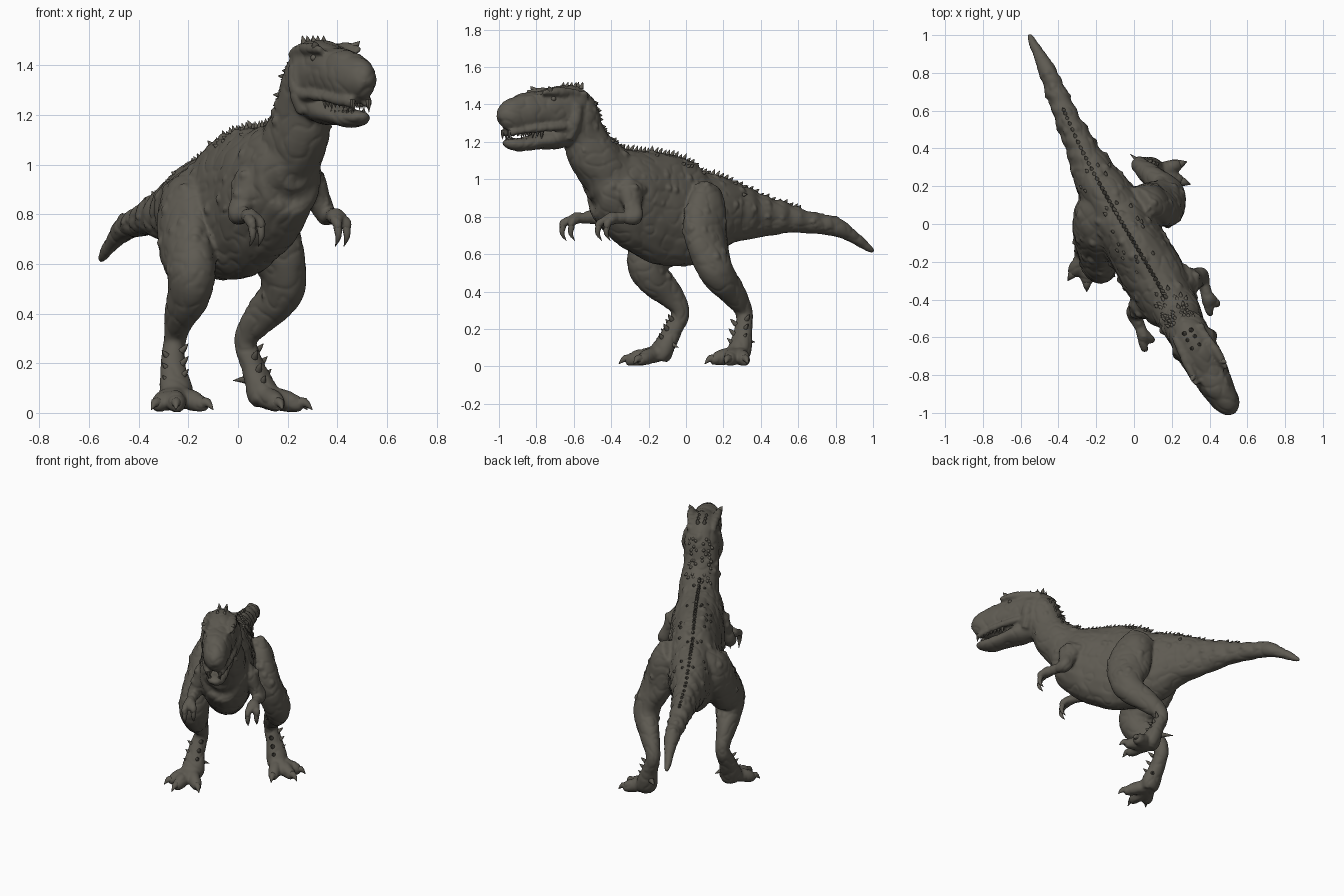
import bpy, bmesh, math, random
from mathutils import Vector, noise

random.seed(4)
if "Cube" in bpy.data.objects:
    bpy.data.objects.remove(bpy.data.objects["Cube"])

SIDE = Vector((0.88, 0.47, 0)).normalized()     # across the body
AHEAD = Vector((0.47, -0.88, 0)).normalized()   # towards the snout
UP = Vector((0, 0, 1))

hide_mat = bpy.data.materials.new("dark olive hide")
hide_mat.use_nodes = True
COLOUR = (0.112, 0.103, 0.084, 1)
hide_mat.diffuse_color = COLOUR
bsdf = hide_mat.node_tree.nodes["Principled BSDF"]
bsdf.inputs["Base Color"].default_value = COLOUR
bsdf.inputs["Roughness"].default_value = 0.8


def spline(keys, steps):
    """Catmull-Rom through tuples of any length."""
    out = []
    for i in range(len(keys) - 1):
        a, b, c, d = (keys[max(0, min(len(keys) - 1, i + k))] for k in (-1, 0, 1, 2))
        for s in range(steps):
            t = s / steps
            out.append([0.5 * (2 * q + (r - p) * t + (2 * p - 5 * q + 4 * r - u) * t * t
                               + (3 * q - p - 3 * r + u) * t ** 3)
                        for p, q, r, u in zip(a, b, c, d)])
    return out + [list(keys[-1])]


def tube(bm, keys, side=SIDE, steps=5, sides=20):
    """Sweep ellipses along keys (x, y, z, half width, half depth)."""
    rows = spline([k if len(k) == 5 else (*k, k[3]) for k in keys], steps)
    pts = [Vector(r[:3]) for r in rows]
    rings = []
    for i, r in enumerate(rows):
        tan = (pts[min(i + 1, len(pts) - 1)] - pts[max(i - 1, 0)]).normalized()
        across = (side - tan * side.dot(tan)).normalized()
        deep = tan.cross(across)
        rings.append([bm.verts.new(pts[i] + across * max(r[3], 0.001) * math.cos(a)
                                   + deep * max(r[4], 0.001) * math.sin(a))
                      for a in (math.tau * k / sides for k in range(sides))])
    for lo, hi in zip(rings, rings[1:]):
        for k in range(sides):
            n = (k + 1) % sides
            bm.faces.new((lo[k], lo[n], hi[n], hi[k]))
    bm.faces.new(rings[0][::-1])
    bm.faces.new(rings[-1])


def spike(bm, base, tip, r, bend=Vector((0, 0, 0)), sides=8):
    """Tapered, optionally bent claw, tooth or spine."""
    base, tip = Vector(base), Vector(tip)
    mid = base.lerp(tip, 0.5) + bend
    axis = tip - base
    side = axis.cross(UP) if axis.cross(UP).length > 0.001 else SIDE
    tube(bm, [(*base, r), (*mid, r * 0.7), (*tip, r * 0.05)], side.normalized(), 3, sides)


def finish(bm, name):
    bmesh.ops.recalc_face_normals(bm, faces=bm.faces)
    mesh = bpy.data.meshes.new(name)
    bm.to_mesh(mesh)
    bm.free()
    mesh.materials.append(hide_mat)
    ob = bpy.data.objects.new(name, mesh)
    bpy.context.collection.objects.link(ob)
    bpy.ops.object.select_all(action='DESELECT')
    bpy.context.view_layer.objects.active = ob
    ob.select_set(True)
    return ob


flesh, claws, teeth, spines = (bmesh.new() for _ in range(4))

# Tail, trunk and chest
SPINE = [(-.557, 1.005, .61, .012), (-.51, .91, .68, .03, .032), (-.455, .8, .745, .046, .048),
         (-.37, .6, .78, .062, .07), (-.28, .4, .805, .084, .117), (-.18, .21, .825, .13, .187),
         (-.09, .05, .805, .165, .265), (0, -.1, .835, .165, .295), (.09, -.25, .89, .17, .275),
         (.17, -.39, .96, .16, .22), (.21, -.48, .99, .13, .165), (.23, -.54, .98, .07, .09)]
tube(flesh, SPINE)

# Neck
NECK = [(.17, -.36, .98, .13, .17), (.24, -.49, 1.12, .125, .14), (.265, -.55, 1.24, .11, .12),
        (.3, -.6, 1.36, .108, .125), (.32, -.66, 1.39, .06, .06)]
tube(flesh, NECK)

# Skull and lower jaw
tube(flesh, [(.26, -.53, 1.36, .07, .09), (.3, -.6, 1.365, .108, .138), (.35, -.69, 1.365, .108, .138),
             (.4, -.79, 1.365, .096, .112), (.45, -.88, 1.35, .086, .105),
             (.495, -.95, 1.33, .068, .086), (.515, -.99, 1.305, .028, .04)])
tube(flesh, [(.31, -.61, 1.26, .075, .075), (.36, -.71, 1.22, .09, .06), (.41, -.8, 1.2, .076, .04),
             (.46, -.89, 1.185, .066, .038), (.49, -.945, 1.19, .045, .026), (.51, -.97, 1.198, .02, .012)])
snout = Vector((.45, -.88, 0))
for s in (-1, 1):
    def head(f, w, z):
        return snout + AHEAD * f + SIDE * s * w + UP * z
    # Brow crest, snout ridge, lip and cheek
    tube(flesh, [(*head(f, w, z), r) for f, w, z, r in
                 ((-.36, .07, 1.44, .02), (-.27, .076, 1.465, .026), (-.17, .085, 1.468, .025), (-.08, .088, 1.465, .014))])
    tube(flesh, [(*head(f, w, z), r) for f, w, z, r in
                 ((-.13, .05, 1.445, .02), (-.02, .045, 1.43, .02), (.07, .03, 1.4, .015))])
    tube(flesh, [(*head(f, w, z), r) for f, w, z, r in
                 ((-.3, .085, 1.28, .03), (-.17, .087, 1.28, .022), (-.04, .072, 1.268, .02), (.09, .036, 1.25, .02))])
    tube(flesh, [(*head(f, w, z), r) for f, w, z, r in
                 ((-.29, .08, 1.4, .04), (-.27, .09, 1.3, .04), (-.25, .07, 1.21, .03))])
    spike(spines, head(-.13, .085, 1.47), head(-.11, .105, 1.497), .018)
    for f in (-.35, -.31, -.26):
        spike(spines, head(f, .02, 1.485), head(f - .01, .025, 1.52), .013)
    # Teeth
    for k in range(8):
        f, w = -.09 + k * .026, .066 - .0006 * k * k
        long = random.uniform(.012, .036)
        spike(teeth, head(f, w, 1.262), head(f + .004, w, 1.245 - long), .012, sides=6)
        spike(teeth, head(f - .02, w - .012, 1.2), head(f - .02, w - .01, 1.21 + long * .6), .009, sides=6)


def foot(ankle, ball, tips, spur):
    ankle, ball = Vector(ankle), Vector(ball)
    for tip in tips:
        tip = Vector((*tip, .02))
        way = tip - ball
        across = way.cross(UP).normalized()
        tube(flesh, [(*(ball + UP * .022), .048), (*(ball + way * .45 + UP * .014), .04, .043),
                     (*(ball + way * .68 + UP * .006), .034), (*(ball + way * .82), .02)], across)
        spike(claws, ball + way * .68 + UP * .006, tip - UP * .008, .027, UP * .018)
    heel = ball.lerp(ankle, .28)
    spike(claws, heel, spur, .024, UP * .01)
    # Upswept spurs around the ankle
    front = (Vector((*tips[1], 0)) - Vector((ball.x, ball.y, 0))).normalized()
    across = front.cross(UP)
    for k in range(6):
        p = ball.lerp(ankle, .3 + k * .1)
        out = (across * (1, -1)[k % 2] + front * .8).normalized()
        spike(spines, p + out * .035, p + out * .068 + UP * .03, .014)


# Legs: hip, thigh, knee, calf, ankle, ball
tube(flesh, [(-.16, .05, .96, .05, .09), (-.21, .01, .86, .095, .15), (-.21, -.09, .7, .102, .155),
             (-.19, -.2, .58, .095, .12), (-.2, -.18, .48, .08, .1), (-.235, -.09, .39, .06, .075),
             (-.255, -.03, .29, .047, .052), (-.26, -.075, .18, .057, .05), (-.25, -.13, .08, .072, .062),
             (-.25, -.15, .04, .06, .05)])
foot((-.255, -.03, .3), (-.25, -.15, .045), ((-.35, -.3), (-.25, -.36), (-.1, -.28)), (-.19, -.04, .1))
tube(flesh, [(.03, .13, .95, .05, .085), (.085, .115, .86, .083, .12), (.135, .105, .7, .09, .142),
             (.178, .143, .56, .087, .108), (.165, .186, .47, .077, .09), (.088, .258, .385, .058, .073),
             (.03, .312, .29, .045, .05), (.065, .305, .18, .052, .048), (.1, .28, .08, .066, .062),
             (.11, .265, .04, .058, .05)], Vector((.7, .7, 0)))
foot((.03, .312, .3), (.11, .27, .045), ((.28, .33), (.3, .21), (.18, .1)), (-.02, .37, .13))

# Arms: shoulder, elbow, wrist, fingers
for shoulder, elbow, wrist in (((.05, -.42, .95), (0, -.47, .8), (.05, -.59, .79)),
                               ((.28, -.3, .95), (.355, -.275, .8), (.395, -.4, .79))):
    sh, el, wr = (Vector(p) for p in (shoulder, elbow, wrist))
    tube(flesh, [(*(sh + UP * .06), .03), (*sh, .065, .08), (*sh.lerp(el, .6), .048, .058), (*el, .042),
                 (*el.lerp(wr, .5), .031), (*wr, .03), (*(wr + AHEAD * .03 - UP * .02), .02)])
    for s in (-1, 1):
        root = wr + SIDE * s * .014
        knuckle = root + AHEAD * (.05 - s * .012) - UP * .025 + SIDE * s * .012
        tube(flesh, [(*root, .022), (*knuckle, .02), (*(knuckle - UP * .025), .017)])
        spike(claws, knuckle - UP * .015, knuckle - UP * .095 - AHEAD * .02, .018, AHEAD * .016)

# Fuse the body into one skin
hide = finish(flesh, "body")
mod = hide.modifiers.new("fuse", 'REMESH')
mod.mode, mod.voxel_size = 'VOXEL', 0.0085
bpy.ops.object.modifier_apply(modifier="fuse")
bm = bmesh.new()
bm.from_mesh(hide.data)
for _ in range(5):
    bmesh.ops.smooth_vert(bm, verts=bm.verts, factor=0.5, use_axis_x=True, use_axis_y=True, use_axis_z=True)
bm.normal_update()

# Folds, knobbly scales on the back and flanks, rings on the tail
moves = []
for v in bm.verts:
    p = v.co
    fold = 0.007 * noise.noise(Vector((p.x * 9, p.y * 9, p.z * 5))) - 0.004 * (1 - abs(noise.noise(p * 14))) ** 6
    near = noise.voronoi(p * 13)[0][0]
    rough = p.z > 0.45 and v.normal.z > -0.1 and p.y > -.6
    knob = 0.013 * max(0, 1 - near * 3) if rough else 0
    tail = p.z > .6 and v.normal.z > -.4 and .3 < p.y < .8
    ring = 0.003 * math.sin(p.y * 75) if tail else 0
    moves.append((v, v.normal * (fold + knob + ring + .001)))
for v, move in moves:
    v.co += move
    v.co.z = max(v.co.z, 0.004)
bm.to_mesh(hide.data)
bm.free()
for poly in hide.data.polygons:
    poly.use_smooth = True
bpy.context.view_layer.update()

# Irregular spines along the back and neck, seated on the skin
for i, r in enumerate(spline(SPINE[3:10], 7)):
    for s in (-1, 0, 1):
        if s and random.random() < .6:
            continue
        start = Vector(r[:3]) + SIDE * s * random.uniform(.02, .1) + UP
        hit, at, normal, _ = hide.ray_cast(start, -UP)
        if hit:
            size = random.uniform(.014, .028) * (.5 if i < 14 or s else 1)
            spike(spines, at - normal * .012, at + normal * size - AHEAD * .015, .013)
for r in spline(NECK[1:4], 7):
    for s in (-1, -.4, .4, 1):
        way = (-AHEAD + UP * .5 + SIDE * (s + random.uniform(-.25, .25)) * .7).normalized()
        hit, at, normal, _ = hide.ray_cast(Vector(r[:3]) + way * .5, -way)
        if hit and random.random() < .75:
            spike(spines, at - way * .012, at + way * random.uniform(.012, .028) - UP * .012, .013)

# Eyes tucked under the brow crests
eyes = bmesh.new()
for s in (-1, 1):
    ball = bmesh.ops.create_uvsphere(eyes, u_segments=16, v_segments=10, radius=.014)["verts"]
    bmesh.ops.translate(eyes, verts=ball, vec=snout - AHEAD * .15 + SIDE * s * .083 + UP * 1.43)

for part, name in ((claws, "claws"), (teeth, "teeth"), (spines, "back_spines"), (eyes, "eyes")):
    finish(part, name)
    bpy.ops.object.shade_smooth_by_angle(angle=math.radians(50))
